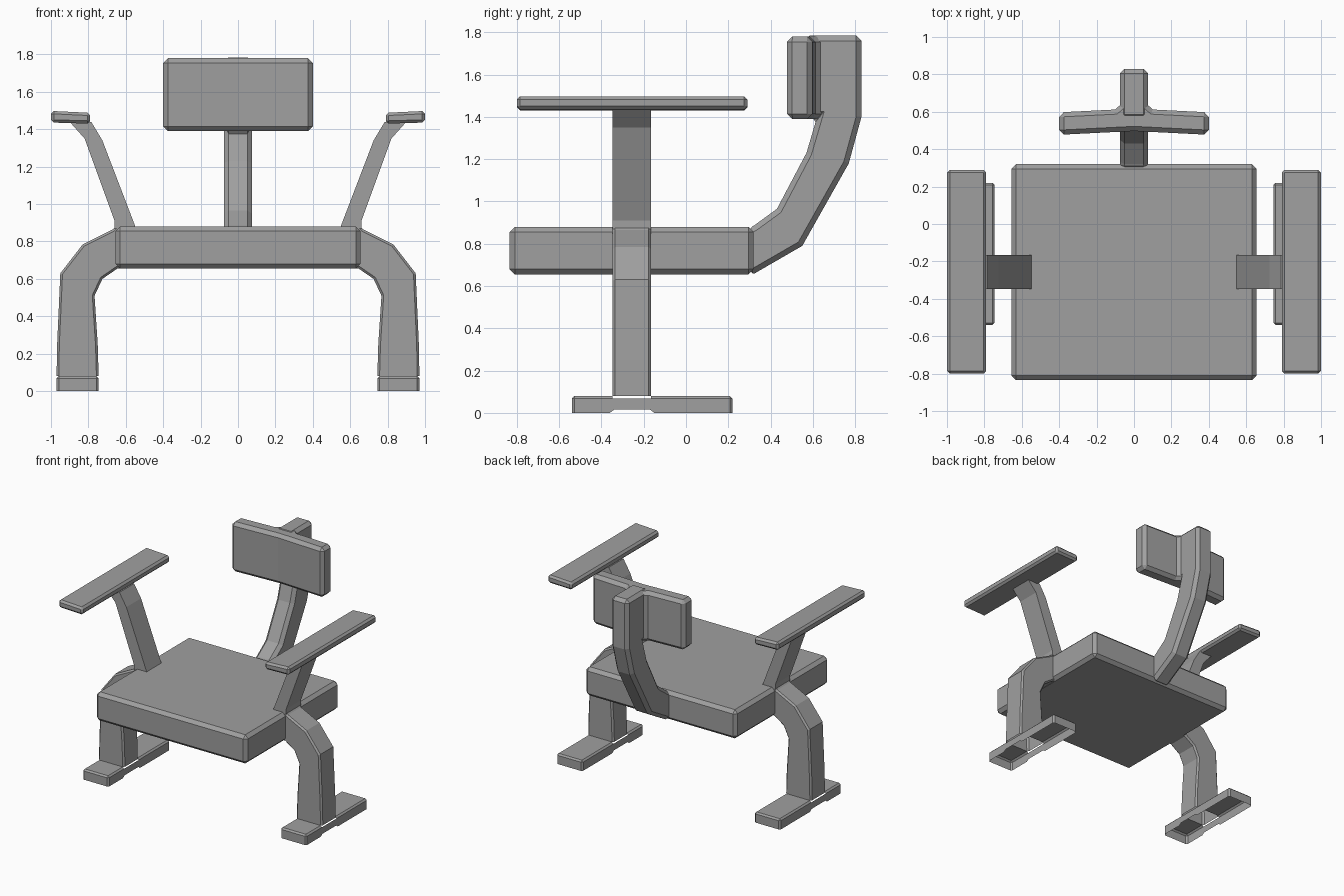
import bpy, bmesh
from mathutils import Vector

old = bpy.data.objects.get("Cube")
if old:
    bpy.data.objects.remove(old, do_unlink=True)

GREY = (0.35, 0.35, 0.35, 1.0)
mat = bpy.data.materials.new("plain grey")
mat.use_nodes = True
mat.diffuse_color = GREY
mat.node_tree.nodes["Principled BSDF"].inputs["Base Color"].default_value = GREY


def place(axis, u, v, w):
    """Profile point (u, v) at depth w along the axis."""
    return Vector({"x": (w, u, v), "y": (u, w, v), "z": (u, v, w)}[axis])


def prism(name, axis, profile, lo, hi, bevel=0.0, mirror=False, open_face=None):
    """Extrude a profile along an axis, with chamfered edges."""
    bm = bmesh.new()
    base = [bm.verts.new(place(axis, u, v, lo)) for u, v in profile]
    far = [bm.verts.new(place(axis, u, v, hi)) for u, v in profile]
    bm.faces.new(base)
    bm.faces.new(far)
    n = len(profile)
    for i in range(n):
        j = (i + 1) % n
        bm.faces.new((base[i], base[j], far[j], far[i]))
    bmesh.ops.recalc_face_normals(bm, faces=bm.faces)
    if open_face:
        bm.normal_update()
        hidden = [f for f in bm.faces if open_face(f.calc_center_median(), f.normal)]
        bmesh.ops.delete(bm, geom=hidden, context="FACES")
    mesh = bpy.data.meshes.new(name)
    bm.to_mesh(mesh)
    bm.free()
    mesh.materials.append(mat)
    obj = bpy.data.objects.new(name, mesh)
    bpy.context.collection.objects.link(obj)
    if bevel:
        mod = obj.modifiers.new("chamfer", "BEVEL")
        mod.width = bevel
        mod.segments = 1
        mod.limit_method = "ANGLE"
        mod.angle_limit = 0.9
    if mirror:
        obj.modifiers.new("mirror", "MIRROR").use_mirror_merge = False
    return obj


def rect(u0, u1, v0, v1):
    return [(u0, v0), (u1, v0), (u1, v1), (u0, v1)]


# Seat slab
prism("seat", "z", rect(-0.655, 0.655, -0.835, 0.32), 0.655, 0.88, 0.025)

# Curved spine rising behind the seat
spine = [(0.29, 0.66), (0.325, 0.66), (0.55, 0.79), (0.77, 1.18), (0.83, 1.40),
         (0.83, 1.785), (0.56, 1.785), (0.56, 1.40), (0.62, 1.40),
         (0.57, 1.23), (0.43, 0.965), (0.32, 0.885), (0.29, 0.87)]
prism("spine", "x", spine, -0.075, 0.075, 0.025)

# Gently curved backrest with fillets into the spine
half = [(0.4, 0.477), (0.4, 0.597), (0.1, 0.612), (0.06, 0.65)]
back = [(0, 0.497)] + half + [(-x, y) for x, y in reversed(half)]
prism("backrest", "z", back, 1.39, 1.78, 0.025)

# Armrests, slightly raised at the outside
arm = [(0.79, 1.43), (1.0, 1.436), (1.0, 1.498), (0.79, 1.488)]
prism("armrests", "y", arm, -0.80, 0.29, 0.015, True)

# Slanted arm posts
post = [(0.545, 0.87), (0.725, 1.34), (0.785, 1.44), (0.90, 1.44),
        (0.82, 1.35), (0.66, 0.91), (0.66, 0.87)]
prism("arm_posts", "y", post, -0.347, -0.165, 0, True)

# Bent legs, hollow at the bottom
leg = [(0.60, 0.66), (0.645, 0.655), (0.725, 0.60), (0.767, 0.51), (0.75, 0.25),
       (0.745, 0.08), (0.97, 0.08), (0.967, 0.25), (0.95, 0.63), (0.83, 0.785),
       (0.67, 0.865), (0.64, 0.895), (0.60, 0.87)]
prism("legs", "y", leg, -0.347, -0.165, 0.012, True,
      lambda c, n: n.z < -0.9 and c.z < 0.1)

# Feet, open underneath and arched below the leg
foot = [(-0.54, 0), (-0.54, 0.08), (-0.347, 0.08), (-0.165, 0.08), (0.22, 0.08),
        (0.22, 0), (-0.15, 0), (-0.17, 0.015), (-0.34, 0.015), (-0.36, 0)]
prism("feet", "x", foot, 0.745, 0.97, 0.012, True,
      lambda c, n: n.z < -0.4 or (n.z > 0.9 and -0.3 < c.y < -0.2))
